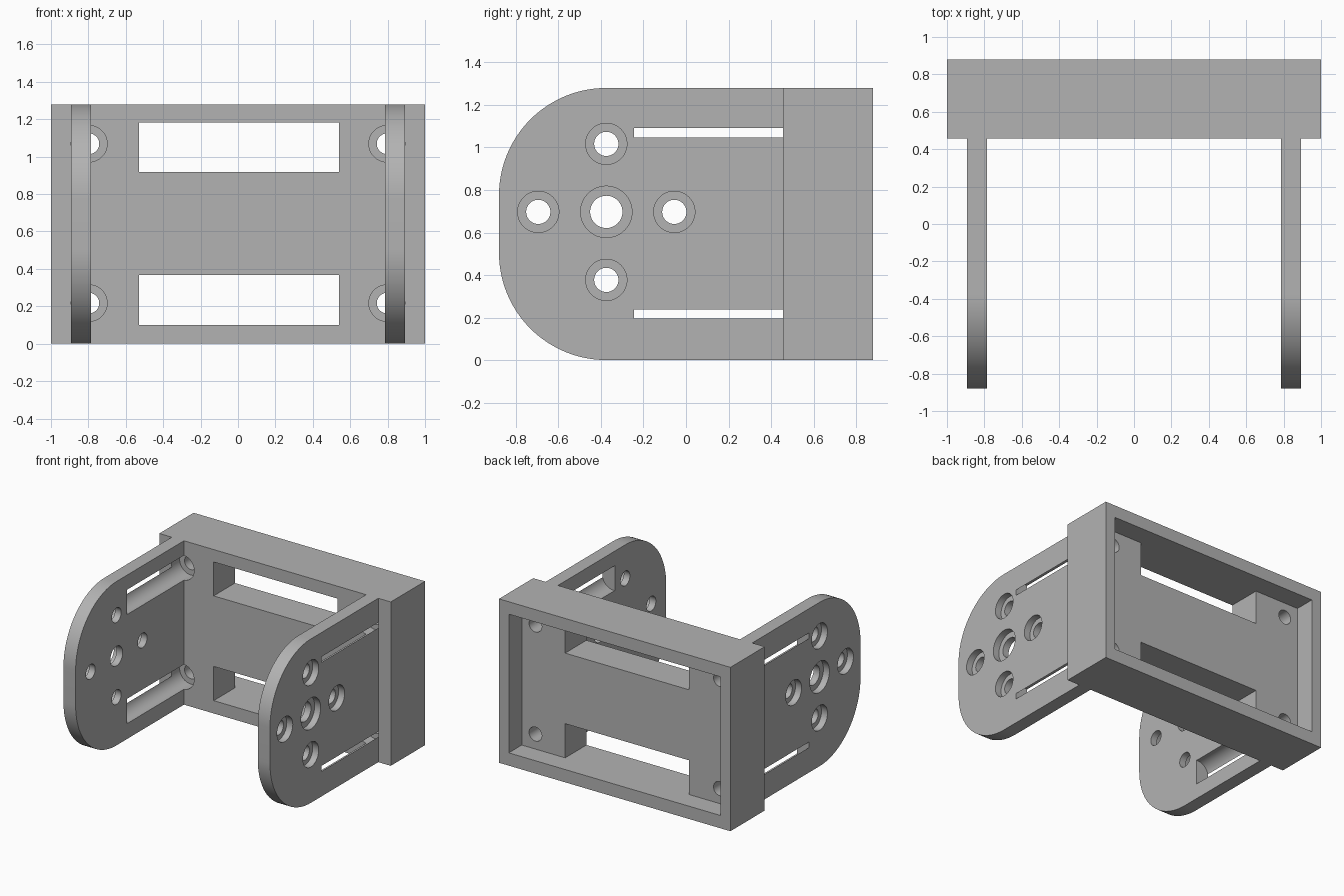
import bpy
import math
from mathutils import Matrix

if "Cube" in bpy.data.objects:
    bpy.data.objects.remove(bpy.data.objects["Cube"], do_unlink=True)

HEIGHT = 1.28
BACK, FACE, FLOOR, TIP = 0.88, 0.457, 0.72, -0.88
ARM_IN, ARM_OUT = 0.787, 0.892
SCREW_X, SCREW_ZS = 0.797, (0.217, 1.069)

grey = bpy.data.materials.new("plain grey")
grey.use_nodes = True
colour = (0.45, 0.45, 0.45, 1)
grey.diffuse_color = colour
grey.node_tree.nodes["Principled BSDF"].inputs["Base Color"].default_value = colour


def box(name, x, y, z):
    """Box between the given (low, high) limits."""
    bpy.ops.mesh.primitive_cube_add(size=1)
    ob = bpy.context.object
    ob.name = name
    spans = (x, y, z)
    ob.data.transform(Matrix.Translation([sum(s) / 2 for s in spans])
                      @ Matrix.Diagonal([s[1] - s[0] for s in spans] + [1]))
    return ob


def rod(name, axis, radius, start, end, centre):
    """Cylinder along x or y, centred on the other two coordinates."""
    bpy.ops.mesh.primitive_cylinder_add(vertices=64, radius=radius, depth=abs(end - start))
    ob = bpy.context.object
    ob.name = name
    mid = (start + end) / 2
    if axis == "x":
        turn, place = Matrix.Rotation(math.pi / 2, 4, "Y"), (mid, *centre)
    else:
        turn, place = Matrix.Rotation(math.pi / 2, 4, "X"), (centre[0], mid, centre[1])
    ob.data.transform(Matrix.Translation(place) @ turn)
    return ob


def combine(target, other, operation):
    """Boolean another object into the target and discard it."""
    mod = target.modifiers.new(operation.lower(), "BOOLEAN")
    mod.operation, mod.object, mod.solver = operation, other, "EXACT"
    bpy.context.view_layer.objects.active = target
    bpy.ops.object.modifier_apply(modifier=mod.name)
    bpy.data.objects.remove(other, do_unlink=True)


def arm(side):
    """Side plate with two large rounded corners at its free end."""
    radius, steps = 0.505, 32
    outline = [(FACE + 0.05, 0), (FACE + 0.05, HEIGHT)]
    for centre_z, first in ((HEIGHT - radius, 90), (radius, 180)):
        for i in range(steps + 1):
            a = math.radians(first + 90 * i / steps)
            outline.append((TIP + radius + radius * math.cos(a),
                            centre_z + radius * math.sin(a)))
    n = len(outline)
    xs = sorted((side * ARM_IN, side * ARM_OUT))
    verts = [(x, y, z) for x in xs for y, z in outline]
    faces = [tuple(range(n - 1, -1, -1)), tuple(range(n, 2 * n))]
    faces += [(i, (i + 1) % n, n + (i + 1) % n, n + i) for i in range(n)]
    mesh = bpy.data.meshes.new("arm")
    mesh.from_pydata(verts, [], faces)
    ob = bpy.data.objects.new("arm", mesh)
    bpy.context.collection.objects.link(ob)
    # consistent outward normals
    bpy.context.view_layer.objects.active = ob
    bpy.ops.object.select_all(action="DESELECT")
    ob.select_set(True)
    bpy.ops.object.mode_set(mode="EDIT")
    bpy.ops.mesh.select_all(action="SELECT")
    bpy.ops.mesh.normals_make_consistent(inside=False)
    bpy.ops.object.mode_set(mode="OBJECT")
    return ob


# Back frame with a shallow tray in its rear and two windows
bracket = box("bracket", (-1, 1), (FACE, BACK), (0, HEIGHT))
for side in (-1, 1):
    combine(bracket, arm(side), "UNION")
combine(bracket, box("tray", (-0.915, 0.915), (FLOOR, 1), (0.1, 1.183)), "DIFFERENCE")
for low, high in ((0.1, 0.367), (0.918, 1.183)):
    combine(bracket, box("window", (-0.53, 0.54), (FACE - 0.1, FLOOR + 0.05), (low, high)),
            "DIFFERENCE")

# Counterbored holes: one large in the middle, four small around it
pivot_y, pivot_z, spread = -0.375, 0.697, 0.32
holes = [(0, 0, 0.076, 0.121)]
holes += [(dy * spread, dz * spread, 0.057, 0.097)
          for dy, dz in ((1, 0), (-1, 0), (0, 1), (0, -1))]
for side in (-1, 1):
    for dy, dz, bore, recess in holes:
        centre = (pivot_y + dy, pivot_z + dz)
        combine(bracket, rod("bore", "x", bore, side * 0.7, side * 0.95, centre), "DIFFERENCE")
        combine(bracket, rod("counterbore", "x", recess, side * 0.84, side * 0.95, centre),
                "DIFFERENCE")
    # Screw channels that break through the arm as thin slots
    for z in SCREW_ZS:
        centre = (side * SCREW_X, z)
        combine(bracket, rod("channel", "y", 0.0975, -0.245, FACE + 0.1, centre), "DIFFERENCE")
        combine(bracket, rod("screw_hole", "y", 0.055, FACE, FLOOR + 0.1, centre), "DIFFERENCE")

bracket.data.materials.clear()
bracket.data.materials.append(grey)
bpy.ops.object.select_all(action="DESELECT")
bracket.select_set(True)
bpy.context.view_layer.objects.active = bracket
bpy.ops.object.shade_smooth_by_angle(angle=math.radians(30))
